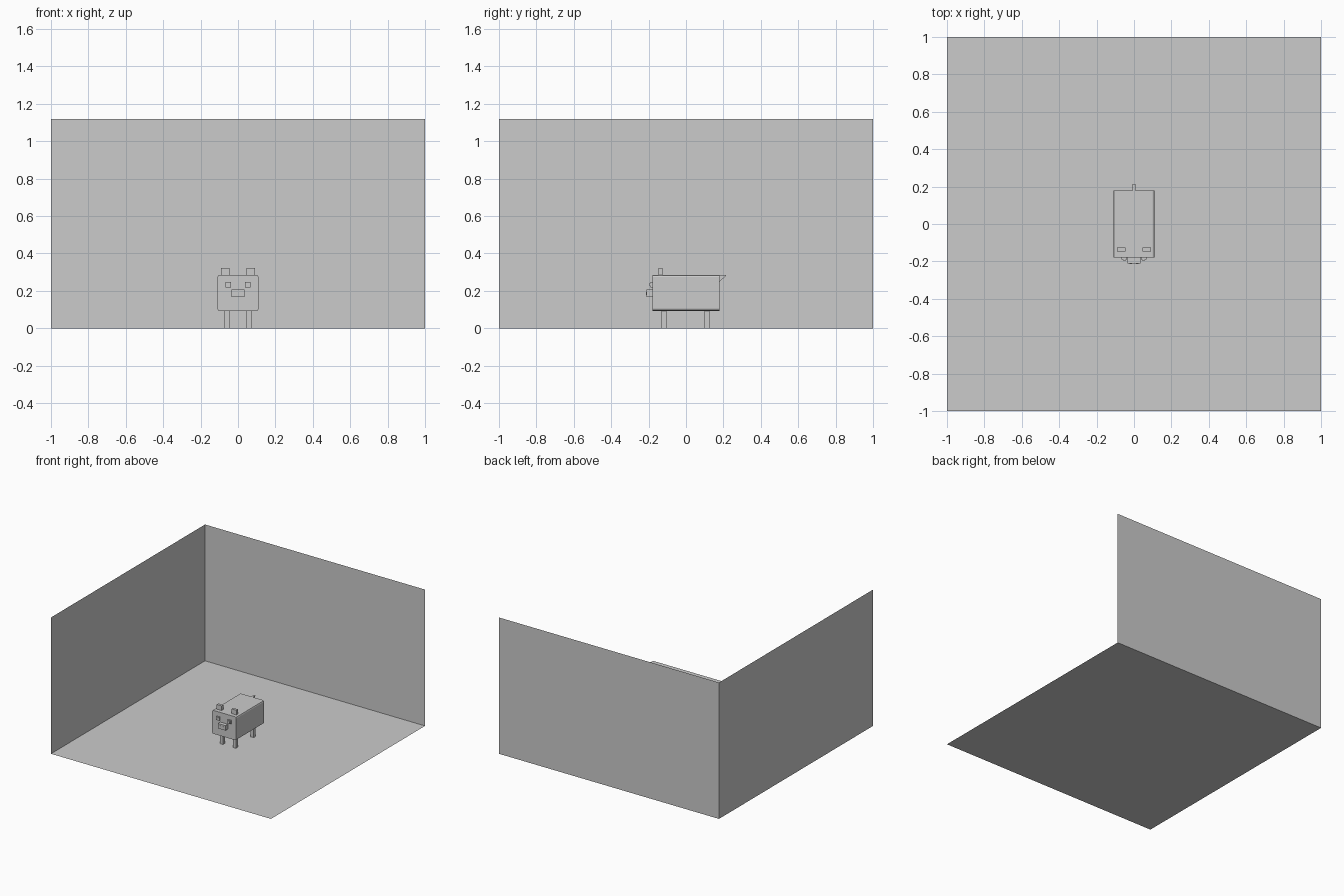
import bpy, bmesh
from mathutils import Vector

if "Cube" in bpy.data.objects:
    bpy.data.objects.remove(bpy.data.objects["Cube"])


def mesh_object(name, verts, faces):
    me = bpy.data.meshes.new(name)
    me.from_pydata(verts, [], faces)
    ob = bpy.data.objects.new(name, me)
    bpy.context.collection.objects.link(ob)
    return ob


def box(name, x, y, z, bevel=0.0):
    """Box from (min, max) ranges; bevel rounds only the edges along y."""
    bm = bmesh.new()
    bmesh.ops.create_cube(bm, size=1)
    lo, hi = Vector((x[0], y[0], z[0])), Vector((x[1], y[1], z[1]))
    for v in bm.verts:
        v.co = Vector([(lo[i] + hi[i]) / 2 + v.co[i] * (hi[i] - lo[i]) for i in range(3)])
    if bevel:
        long_edges = [e for e in bm.edges
                      if abs(e.verts[0].co.y - e.verts[1].co.y) > 1e-4]
        bmesh.ops.bevel(bm, geom=long_edges, offset=bevel, segments=2,
                        profile=0.5, affect='EDGES')
    ob = mesh_object(name, [], [])
    bm.to_mesh(ob.data)
    bm.free()
    return ob


def pair(name, x, y, z):
    """The same box on the right and the left."""
    box(name + "_right", x, y, z)
    box(name + "_left", (-x[1], -x[0]), y, z)


# Room: floor and two thin walls
H = 1.12
quad = [(0, 1, 2, 3)]
mesh_object("floor", [(-1, -1, 0), (1, -1, 0), (1, 1, 0), (-1, 1, 0)], quad)
mesh_object("back_wall", [(-1, 1, 0), (1, 1, 0), (1, 1, H), (-1, 1, H)], quad)
mesh_object("left_wall", [(-1, -1, 0), (-1, 1, 0), (-1, 1, H), (-1, -1, H)], quad)

# Pig body with rounded long edges
box("body", (-0.11, 0.11), (-0.18, 0.18), (0.093, 0.285), bevel=0.012)

# Legs
pair("front_leg", (0.045, 0.073), (-0.131, -0.104), (0, 0.095))
pair("back_leg", (0.045, 0.073), (0.099, 0.126), (0, 0.095))

# Ears and eyes
pair("ear", (0.045, 0.09), (-0.148, -0.126), (0.284, 0.323))
pair("eye", (0.037, 0.066), (-0.19, -0.18), (0.219, 0.248))
pair("pupil", (0.043, 0.060), (-0.194, -0.188), (0.225, 0.242))

# Snout and nostrils
box("snout", (-0.034, 0.034), (-0.211, -0.18), (0.166, 0.206))
pair("nostril", (0.011, 0.025), (-0.213, -0.209), (0.179, 0.193))

# Wedge tail
profile = [(0.18, 0.25), (0.213, 0.28), (0.213, 0.285), (0.18, 0.285)]
verts = [(s * 0.008, y, z) for s in (-1, 1) for y, z in profile]
sides = [(i, i + 4, (i + 1) % 4 + 4, (i + 1) % 4) for i in range(4)]
tail = mesh_object("tail", verts, [(0, 1, 2, 3), (7, 6, 5, 4)] + sides)
bm = bmesh.new()
bm.from_mesh(tail.data)
bmesh.ops.recalc_face_normals(bm, faces=bm.faces)
bm.to_mesh(tail.data)
bm.free()
